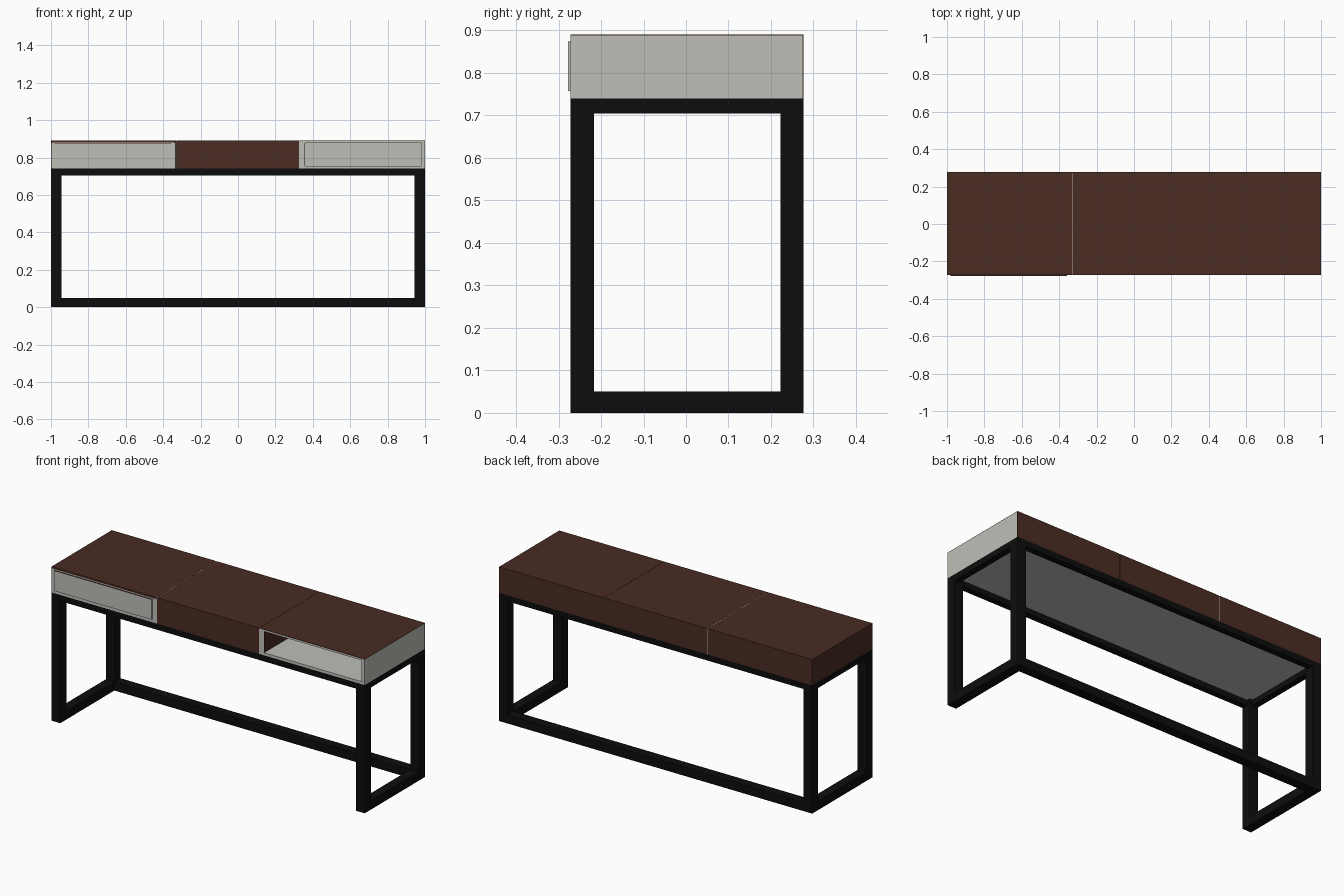
import bpy, bmesh

if "Cube" in bpy.data.objects:
    bpy.data.objects.remove(bpy.data.objects["Cube"])


def material(name, rgb):
    m = bpy.data.materials.new(name)
    m.diffuse_color = (*rgb, 1)
    m.use_nodes = True
    m.node_tree.nodes["Principled BSDF"].inputs["Base Color"].default_value = m.diffuse_color
    return m


BROWN = material("brown wood", (0.069, 0.025, 0.017))
WHITE = material("warm white", (0.52, 0.52, 0.48))
BLACK = material("black steel", (0.004, 0.004, 0.004))


def box(name, x, y, z, mat, taper=0.0):
    """Box from ranges; taper pulls in the lower x edges for a mitred sheet."""
    bm = bmesh.new()
    bmesh.ops.create_cube(bm, size=1)
    for v in bm.verts:
        sx, sy, sz = (c > 0 for c in v.co)
        inset = 0 if sz else (-taper if sx else taper)
        v.co = (x[sx] + inset, y[sy], z[sz])
    me = bpy.data.meshes.new(name)
    bm.to_mesh(me)
    bm.free()
    me.materials.append(mat)
    ob = bpy.data.objects.new(name, me)
    bpy.context.collection.objects.link(ob)
    return ob


F, B = -0.272, 0.277          # front and back of the body
L = 0.055                     # leg thickness
R = 0.035                     # top rail thickness
Z0, Z1 = 0.74, 0.89           # body height
S = 0.33                      # seam position

# Steel frame: legs, side rails, front and back rails
for side, (xa, xb) in {"left": (-1, -1 + L), "right": (1 - L, 1)}.items():
    box(f"front_leg_{side}", (xa, xb), (F, F + L), (0, Z0), BLACK)
    box(f"back_leg_{side}", (xa, xb), (B - L, B), (0, Z0), BLACK)
    box(f"bottom_side_rail_{side}", (xa, xb), (F + L, B - L), (0, 0.05), BLACK)
for side, (xa, xb) in {"left": (-1, -1 + R), "right": (1 - R, 1)}.items():
    box(f"top_side_rail_{side}", (xa, xb), (F + L, B - L), (Z0 - R, Z0), BLACK)
box("bottom_back_rail", (-1 + L, 1 - L), (B - L, B), (0, 0.05), BLACK)
box("top_back_rail", (-1 + L, 1 - L), (B - R, B), (Z0 - R, Z0), BLACK)
box("top_front_rail", (-1 + L, 1 - L), (F, F + R), (Z0 - R, Z0), BLACK)
box("underside_panel", (-1 + R, 1 - R), (F + R, B - R), (Z0 - 0.004, Z0), WHITE)

# Middle block, solid brown
box("middle_block", (-S + 0.002, S - 0.004), (F, B), (Z0, Z1), BROWN)

# Left drawer box: white body, brown mitred top, brown end and back
box("left_drawer_body", (-0.998, -S - 0.003), (F, B - 0.003), (Z0, Z1 - 0.01), WHITE)
box("left_top", (-1, -S - 0.002), (F, B), (Z1 - 0.01, Z1), BROWN, 0.01)
box("left_end_panel", (-1, -0.998), (F + 0.001, B), (Z0, Z1 - 0.0005), BROWN)
box("left_back_panel", (-1, -S - 0.002), (B - 0.003, B), (Z0, Z1 - 0.0005), BROWN)
box("left_seam_strip", (-S - 0.002, -S + 0.002), (F, B - 0.001), (Z0, Z1 - 0.001), WHITE)
box("drawer_front", (-0.98, -0.357), (F - 0.006, F), (0.757, 0.873), WHITE)
box("drawer_front_top_edge", (-0.98, -0.357), (F - 0.006, F), (0.873, 0.874), BROWN)

# Right open compartment: white shell, brown top, back and inner wall
X0, X1 = 0.357, 0.98
box("compartment_floor", (S, 1), (F, B - 0.003), (Z0, 0.755), WHITE)
box("compartment_left_wall", (S - 0.004, X0 - 0.002), (F, B - 0.003), (Z0, Z1 - 0.002), WHITE)
box("compartment_inner_lining", (X0 - 0.002, X0), (F + 0.004, B - 0.003), (0.755, 0.878), BROWN)
box("compartment_right_wall", (X1, 1), (F, B - 0.003), (Z0, Z1 - 0.002), WHITE)
box("compartment_ceiling", (S, X1), (F, B - 0.003), (0.878, Z1 - 0.002), WHITE)
box("compartment_inner_back", (X0, X1), (B - 0.02, B - 0.003), (0.755, 0.878), WHITE)
box("right_top", (S, 1), (F, B), (Z1 - 0.002, Z1), BROWN)
box("right_back_panel", (S, 1), (B - 0.003, B), (Z0, Z1 - 0.002), BROWN)
box("right_seam_strip", (S - 0.004, S), (F + 0.002, B), (Z1 - 0.004, Z1 - 0.001), BROWN)
box("right_seam_back_strip", (S - 0.004, S), (B - 0.003, B - 0.001), (Z0, Z1 - 0.004), BROWN)
